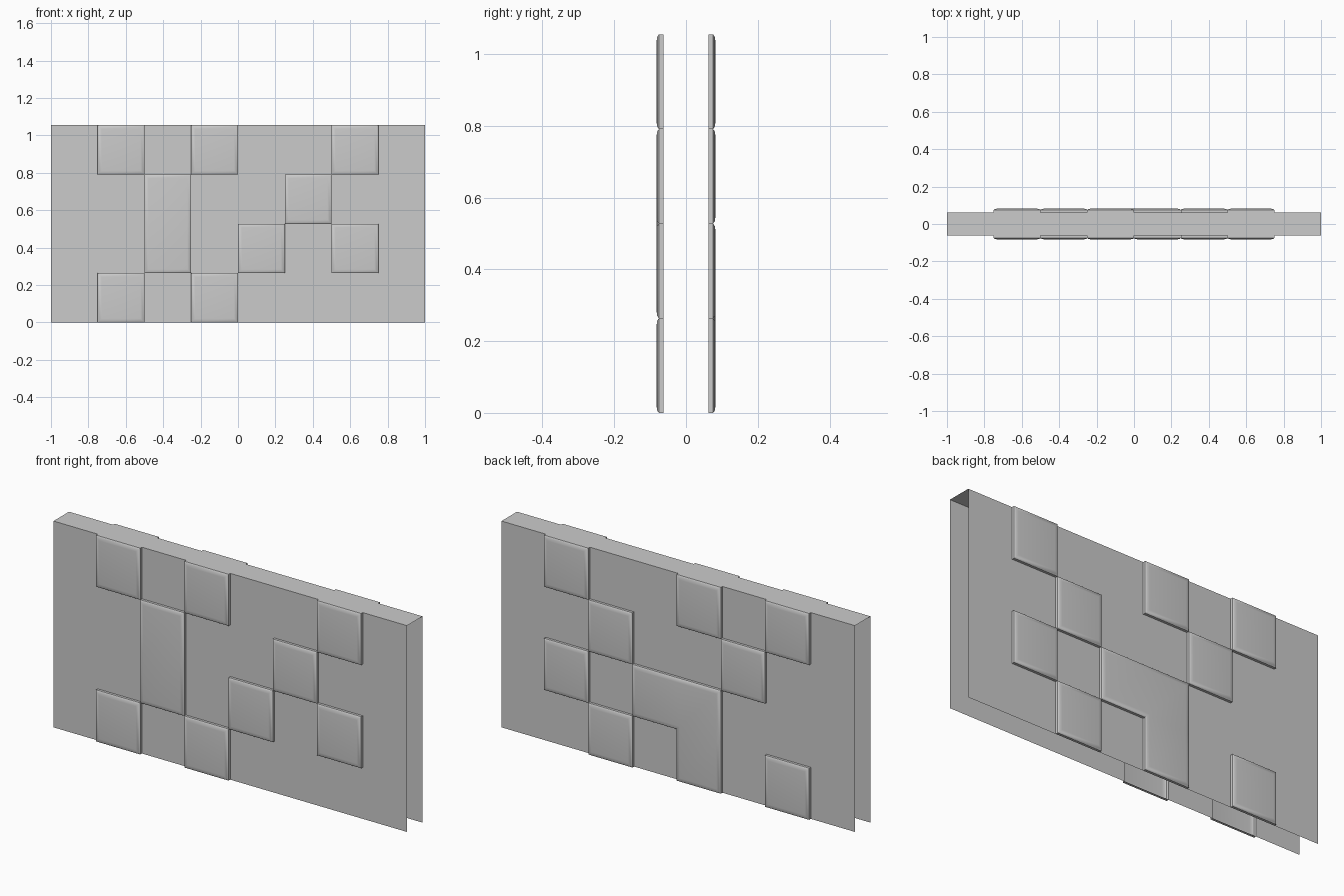
import bpy, bmesh
from math import radians

if "Cube" in bpy.data.objects:
    bpy.data.objects.remove(bpy.data.objects["Cube"])

HALF = 0.0625            # half thickness of the hollow wall
CW, RH = 0.25, 0.2637    # tile grid: 8 columns by 4 rows
TOP = RH * 4

# Tile layouts, top row first, columns run from -x to +x.
# Cells with the same letter join into one raised block.
FRONT = [".a.b..c.",
         "..d..e..",
         "..d.f.g.",
         ".h.i...."]
BACK = [".a.b..c.",
        "..d..e..",
        "...ff.g.",
        ".h.f.i.."]

# Sidewall, then two shallow bevel steps: (inset, rise)
STEPS = [(0.0, 0.013), (0.007, 0.005), (0.014, 0.0017)]


def cell(bm, col, row, side):
    x0, x1 = -1 + col * CW, -1 + (col + 1) * CW
    z0, z1 = (3 - row) * RH, (4 - row) * RH
    pts = [(x0, z0), (x1, z0), (x1, z1), (x0, z1)]
    if side > 0:
        pts.reverse()
    return bm.faces.new([bm.verts.new((x, side * HALF, z)) for x, z in pts])


def finish(bm, name, smooth=False):
    mesh = bpy.data.meshes.new(name)
    bm.to_mesh(mesh)
    bm.free()
    ob = bpy.data.objects.new(name, mesh)
    bpy.context.collection.objects.link(ob)
    if smooth:
        bpy.ops.object.select_all(action='DESELECT')
        ob.select_set(True)
        bpy.context.view_layer.objects.active = ob
        bpy.ops.object.shade_smooth_by_angle(angle=radians(35))
    return ob


def raised_block(out, cells, side):
    # one block outline, raised in steps with a softened rim
    bm = bmesh.new()
    faces = [cell(bm, c, r, side) for c, r in cells]
    bmesh.ops.remove_doubles(bm, verts=bm.verts[:], dist=1e-4)
    faces = bm.faces[:]
    for inset, rise in STEPS:
        bm.normal_update()
        bmesh.ops.inset_region(bm, faces=faces, thickness=inset, depth=0,
                               use_boundary=True, use_even_offset=True)
        verts = list({v for f in faces for v in f.verts})
        bmesh.ops.translate(bm, verts=verts, vec=(0, side * rise, 0))
    tmp = bpy.data.meshes.new("tmp")
    bm.to_mesh(tmp)
    bm.free()
    out.from_mesh(tmp)
    bpy.data.meshes.remove(tmp)


for name, side, layout in (("front", -1, FRONT), ("back", 1, BACK)):
    # flat panel around the blocks
    panel, tiles, groups = bmesh.new(), bmesh.new(), {}
    for r, line in enumerate(layout):
        for c, key in enumerate(line):
            if key == ".":
                cell(panel, c, r, side)
            else:
                groups.setdefault(key, []).append((c, r))
    bmesh.ops.remove_doubles(panel, verts=panel.verts[:], dist=1e-4)
    finish(panel, name + "_panel")
    # raised blocks
    for cells in groups.values():
        raised_block(tiles, cells, side)
    finish(tiles, name + "_blocks", smooth=True)

# top cap; both ends and the underside stay open
cap = bmesh.new()
cap.faces.new([cap.verts.new(p) for p in (
    (-1, -HALF, TOP), (1, -HALF, TOP), (1, HALF, TOP), (-1, HALF, TOP))])
finish(cap, "top_cap")
